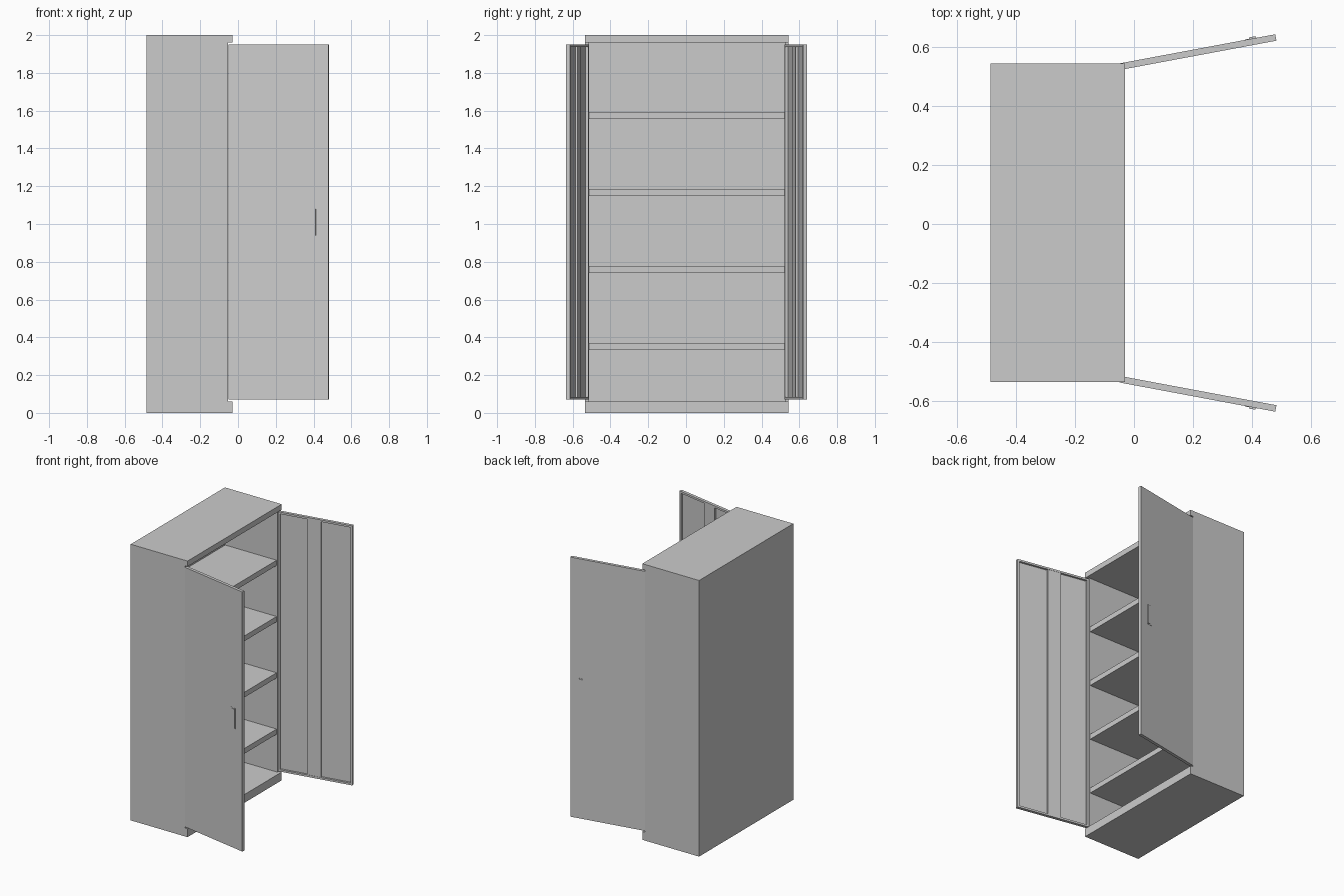
import bpy, bmesh, math
from mathutils import Matrix

if "Cube" in bpy.data.objects:
    bpy.data.objects.remove(bpy.data.objects["Cube"])

def make(name, boxes, mat=Matrix()):
    """One object from boxes given as (x0, x1, y0, y1, z0, z1)."""
    bm = bmesh.new()
    for x0, x1, y0, y1, z0, z1 in boxes:
        m = (Matrix.Translation(((x0 + x1) / 2, (y0 + y1) / 2, (z0 + z1) / 2))
             @ Matrix.Diagonal((x1 - x0, y1 - y0, z1 - z0, 1)))
        bmesh.ops.create_cube(bm, size=1, matrix=mat @ m)
    bmesh.ops.recalc_face_normals(bm, faces=bm.faces)
    me = bpy.data.meshes.new(name)
    bm.to_mesh(me)
    bm.free()
    ob = bpy.data.objects.new(name, me)
    bpy.context.collection.objects.link(ob)
    return ob

# Carcass: cap and plinth project past the sides so the doors close flush
BACK, FRONT, JAMB = -0.485, -0.03, -0.052
Y0, Y1, T = -0.535, 0.543, 0.018
LOW, HIGH = 0.06, 1.96
make("top_cap", [(BACK, FRONT, Y0, Y1, HIGH, 2.0)])
make("plinth", [(BACK, FRONT, Y0, Y1, 0.0, LOW)])
make("left_side", [(BACK, JAMB, Y0, Y0 + T, LOW, HIGH)])
make("right_side", [(BACK, JAMB, Y1 - T, Y1, LOW, HIGH)])
make("back_panel", [(BACK, BACK + 0.015, Y0 + T, Y1 - T, LOW, HIGH)])

# Shelves
for i in range(4):
    z = 0.333 + i * 0.4075
    make(f"shelf_{i + 1}", [(BACK + 0.015, JAMB - 0.006, Y0 + T, Y1 - T, z, z + 0.038)])

# Open doors: local x runs along the width, local y points inward
W, D, P, L = 0.537, 0.022, 0.007, 0.014
DZ0, DZ1 = 0.07, 1.95
ANGLE = math.radians(10.6)
c, s = math.cos(ANGLE), math.sin(ANGLE)
for name, side, hy in (("left", -1, Y0 - 0.001), ("right", 1, Y1)):
    mat = Matrix(((c, s, 0, -0.05),
                  (side * s, -side * c, 0, hy),
                  (0, 0, 1, 0),
                  (0, 0, 0, 1)))
    make(name + "_door_panel", [(0, W, 0, P, DZ0, DZ1)], mat)
    # Folded rim around the inner face
    make(name + "_door_rim", [
        (0, L, P, D, DZ0, DZ1), (W - L, W, P, D, DZ0, DZ1),
        (L, W - L, P, D, DZ0, DZ0 + L), (L, W - L, P, D, DZ1 - L, DZ1)], mat)
    # Central stiffener
    make(name + "_door_stiffener",
         [(0.39 * W, 0.575 * W, P, D - 0.002, DZ0 + L, DZ1 - L)], mat)
    # Pull handle: thin plate with a raised grip
    make(name + "_handle", [
        (0.433, 0.473, -0.0015, 0, 0.935, 1.085),
        (0.448, 0.470, -0.006, -0.0015, 0.94, 1.08)], mat)
